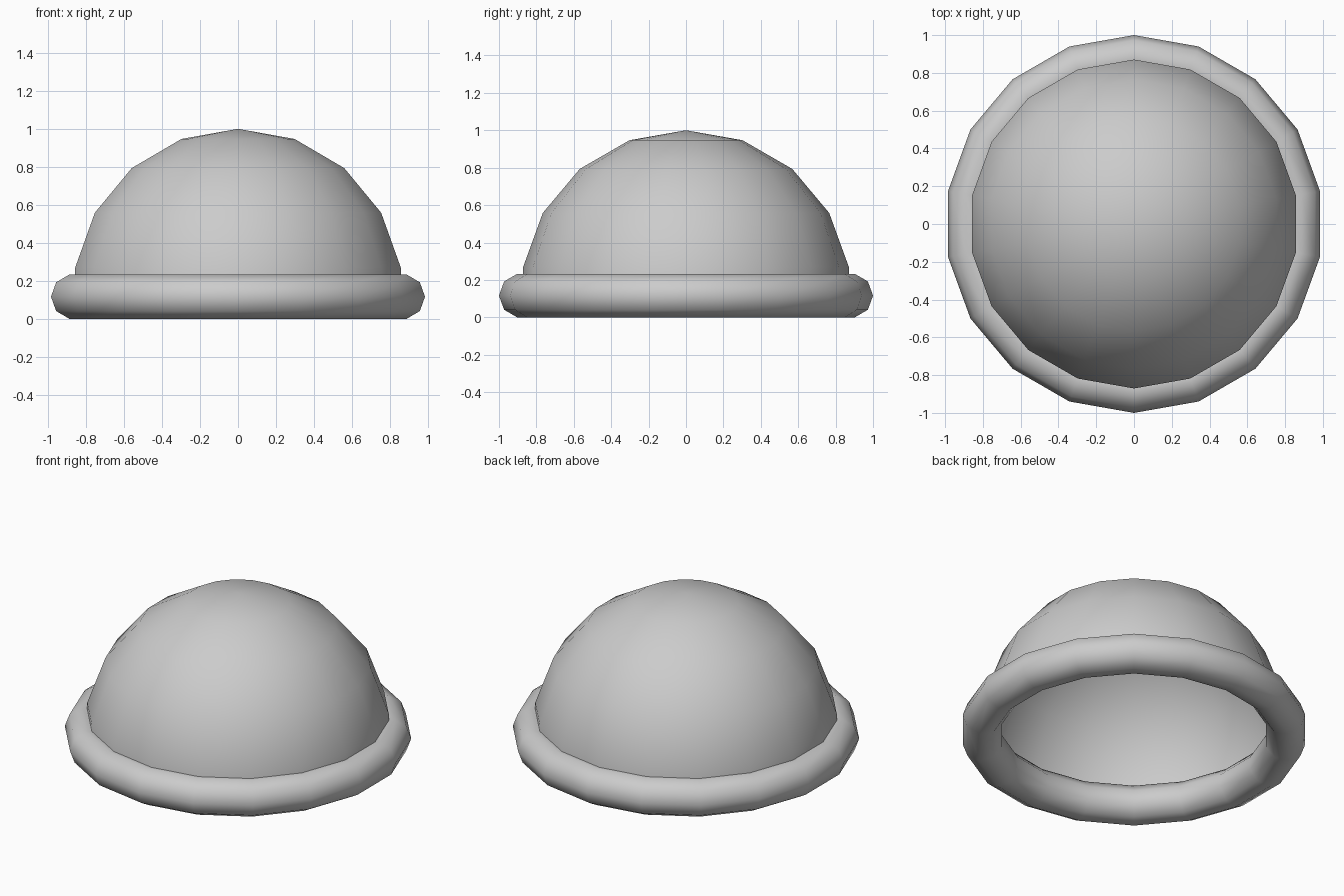
import bpy, bmesh
from math import sin, cos, pi, radians

if "Cube" in bpy.data.objects:
    bpy.data.objects.remove(bpy.data.objects["Cube"])

SIDES = 18
RING_R, TUBE_R = 0.882, 0.118       # ring radius and tube radius
DOME_R = 0.884
MID_Z = TUBE_R * sin(radians(80))   # ring rests on the ground


def lathe(name, profile, closed=False):
    """Turn (radius, z) points around the z axis."""
    bm = bmesh.new()
    rows = []
    for r, z in profile:
        if r < 1e-6:
            rows.append([bm.verts.new((0, 0, z))] * SIDES)
        else:
            rows.append([bm.verts.new((r * cos(pi / 2 + 2 * pi * i / SIDES),
                                       r * sin(pi / 2 + 2 * pi * i / SIDES), z))
                         for i in range(SIDES)])
    pairs = list(zip(rows, rows[1:]))
    if closed:
        pairs.append((rows[-1], rows[0]))
    for a, b in pairs:
        for i in range(SIDES):
            j = (i + 1) % SIDES
            quad = [a[i], a[j], b[j], b[i]]
            face = bm.faces.new(list(dict.fromkeys(quad)))
            face.smooth = True
    mesh = bpy.data.meshes.new(name)
    bm.to_mesh(mesh)
    bm.free()
    obj = bpy.data.objects.new(name, mesh)
    bpy.context.collection.objects.link(obj)
    return obj


# Open dome, running down inside the ring
angles = [radians(a) for a in (80, 60, 40, 20, 0)]
dome = [(DOME_R * sin(a), MID_Z + DOME_R * cos(a)) for a in angles]
lathe("dome", [(dome[0][0], MID_Z)] + dome)

# Rounded base ring with a nine-sided tube
tube = [radians(40 * k) for k in range(9)]
lathe("base_ring", [(RING_R + TUBE_R * cos(a), MID_Z + TUBE_R * sin(a))
                    for a in tube], closed=True)
